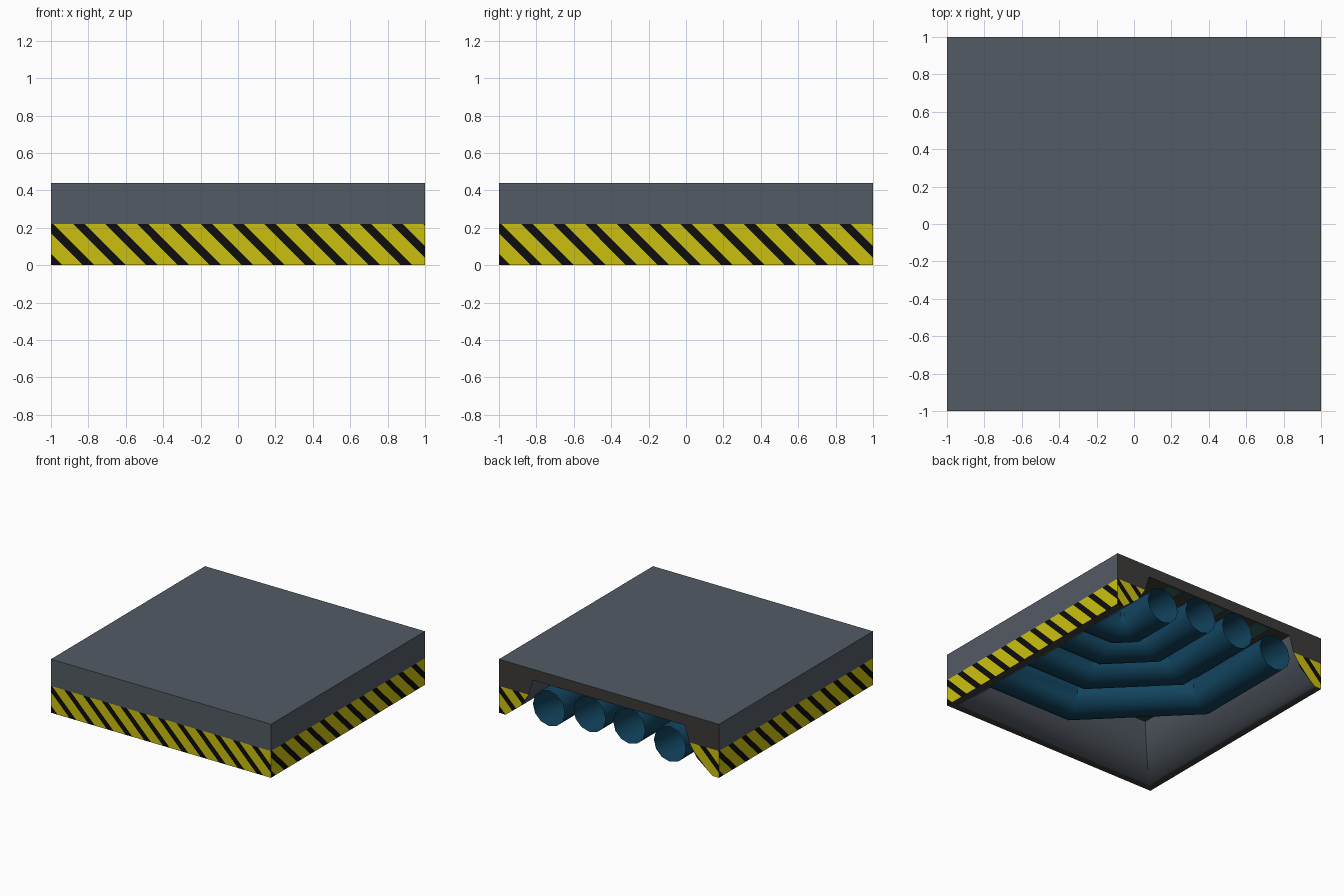
import bpy, bmesh, math
from mathutils import Vector

if "Cube" in bpy.data.objects:
    bpy.data.objects.remove(bpy.data.objects["Cube"])


def material(name, rgb):
    m = bpy.data.materials.new(name)
    m.diffuse_color = (*rgb, 1)
    m.use_nodes = True
    m.node_tree.nodes["Principled BSDF"].inputs["Base Color"].default_value = m.diffuse_color
    return m


GREY = material("slate grey", (0.088, 0.104, 0.127))
DARK = material("dark frame grey", (0.045, 0.043, 0.041))
YELLOW = material("warning yellow", (0.60, 0.53, 0.005))
BLACK = material("stripe black", (0.004, 0.004, 0.004))
BLUE = material("pipe blue", (0.006, 0.058, 0.115))
TEAL = material("dull teal", (0.035, 0.11, 0.11))


def make_object(name, bm, mats, smooth_angle=None):
    bmesh.ops.recalc_face_normals(bm, faces=bm.faces)
    me = bpy.data.meshes.new(name)
    bm.to_mesh(me)
    bm.free()
    for m in mats:
        me.materials.append(m)
    ob = bpy.data.objects.new(name, me)
    bpy.context.collection.objects.link(ob)
    if smooth_angle:
        bpy.ops.object.select_all(action='DESELECT')
        ob.select_set(True)
        bpy.context.view_layer.objects.active = ob
        bpy.ops.object.shade_smooth_by_angle(angle=math.radians(smooth_angle))
    return ob


# Cover: square slab, hollow below, with a channel open to the back
TOP, BAND, PERIOD, PHASE, BLACK_PART = 0.44, 0.22, 0.17, -0.49, 0.36
INNER = [(0.94, 0), (0.80, 0.11), (0.73, 0.22), (0.69, 0.35)]   # half width, height
bm = bmesh.new()


def u_ring(r, z):
    return [bm.verts.new(p) for p in ((-r, 1, z), (-r, -r, z), (r, -r, z), (r, 1, z))]


rings = [u_ring(1, TOP), u_ring(1, BAND), u_ring(1, 0)] + [u_ring(r, z) for r, z in INNER]
for a, b in zip(rings, rings[1:]):
    for i in range(3):
        bm.faces.new((a[i], a[i + 1], b[i + 1], b[i]))
bm.faces.new(rings[0])                    # top
bm.faces.new(rings[-1])                   # ceiling
left = [r[0] for r in rings]
right = [r[3] for r in rings]
# back frame: upper bridge and two lower feet
bm.faces.new([left[0], left[1], left[5], left[6], right[6], right[5], right[1], right[0]])
for s in (left, right):
    bm.faces.new(s[1:6])
bmesh.ops.recalc_face_normals(bm, faces=bm.faces)

SIDES = [(Vector((0, -1, 0)), Vector((1, 0, 0))), (Vector((1, 0, 0)), Vector((0, 1, 0))),
         (Vector((0, 1, 0)), Vector((-1, 0, 0))), (Vector((-1, 0, 0)), Vector((0, -1, 0)))]


def band_faces(n):
    return [f for f in bm.faces if f.normal.dot(n) > 0.99
            and all(v.co.dot(n) > 0.999 and v.co.z < BAND + 1e-4 for v in f.verts)]


# Cut diagonal stripes into the lower band of each side
for n, u in SIDES:
    for k in range(-5, 12):
        for off in (0, BLACK_PART):
            c = PHASE + (k + off) * PERIOD
            fs = band_faces(n)
            geom = set(fs)
            for f in fs:
                geom.update(f.edges)
                geom.update(f.verts)
            bmesh.ops.bisect_plane(bm, geom=list(geom), dist=1e-5,
                                   plane_co=u * c, plane_no=u + Vector((0, 0, 1)))
bm.normal_update()
for f in bm.faces:
    c = f.calc_center_median()
    if f.normal.z < -0.99 or (f.normal.y > 0.99 and c.y > 0.999):
        f.material_index = 1              # rim, ceiling and back frame
for n, u in SIDES:
    for f in band_faces(n):
        c = f.calc_center_median()
        t = ((c.dot(u) + c.z - PHASE) / PERIOD) % 1
        f.material_index = 3 if t < BLACK_PART else 2
make_object("cover", bm, [GREY, DARK, YELLOW, BLACK], 40)


# Pipes: swept from the back opening round to the right wall
def pipe(name, path, radius, sides=12):
    bm = bmesh.new()
    pts = [Vector(p) for p in path]
    prev = None
    for i, p in enumerate(pts):
        a = (pts[i] - pts[i - 1]).normalized() if i else None
        b = (pts[i + 1] - p).normalized() if i < len(pts) - 1 else None
        a, b = a or b, b or a
        t = (a + b).normalized()
        side = t.cross(Vector((0, 0, 1))) / t.dot(a)      # mitre stretch
        ring = []
        for k in range(sides):
            w = math.tau * k / sides
            ring.append(bm.verts.new(p + radius * (side * math.cos(w)
                                                   + Vector((0, 0, math.sin(w))))))
        if prev:
            for k in range(sides):
                j = (k + 1) % sides
                bm.faces.new((prev[k], prev[j], ring[j], ring[k]))
        prev = ring
    make_object(name, bm, [BLUE], 35)


for i, (x, z) in enumerate([(0.55, 0.155), (0.18, 0.205), (-0.18, 0.205), (-0.55, 0.155)]):
    y = 0.385 + 0.42 * x                  # start of the chamfered bend
    y = max(y, x + 0.1)
    pipe(f"pipe_{i + 1}", [(x, 0.995, z), (x, y, z), (y, x, z), (0.95, x, z)], 0.145)

# Teal strips under the ceiling between the pipes
for i, x in enumerate((0.42, 0.0, -0.44)):
    bm = bmesh.new()
    bmesh.ops.create_cube(bm, size=1)
    for v in bm.verts:
        v.co = Vector((x + v.co.x * 0.13, 0.8 + v.co.y * 0.38, 0.347 + v.co.z * 0.008))
    make_object(f"ceiling_strip_{i + 1}", bm, [TEAL])
